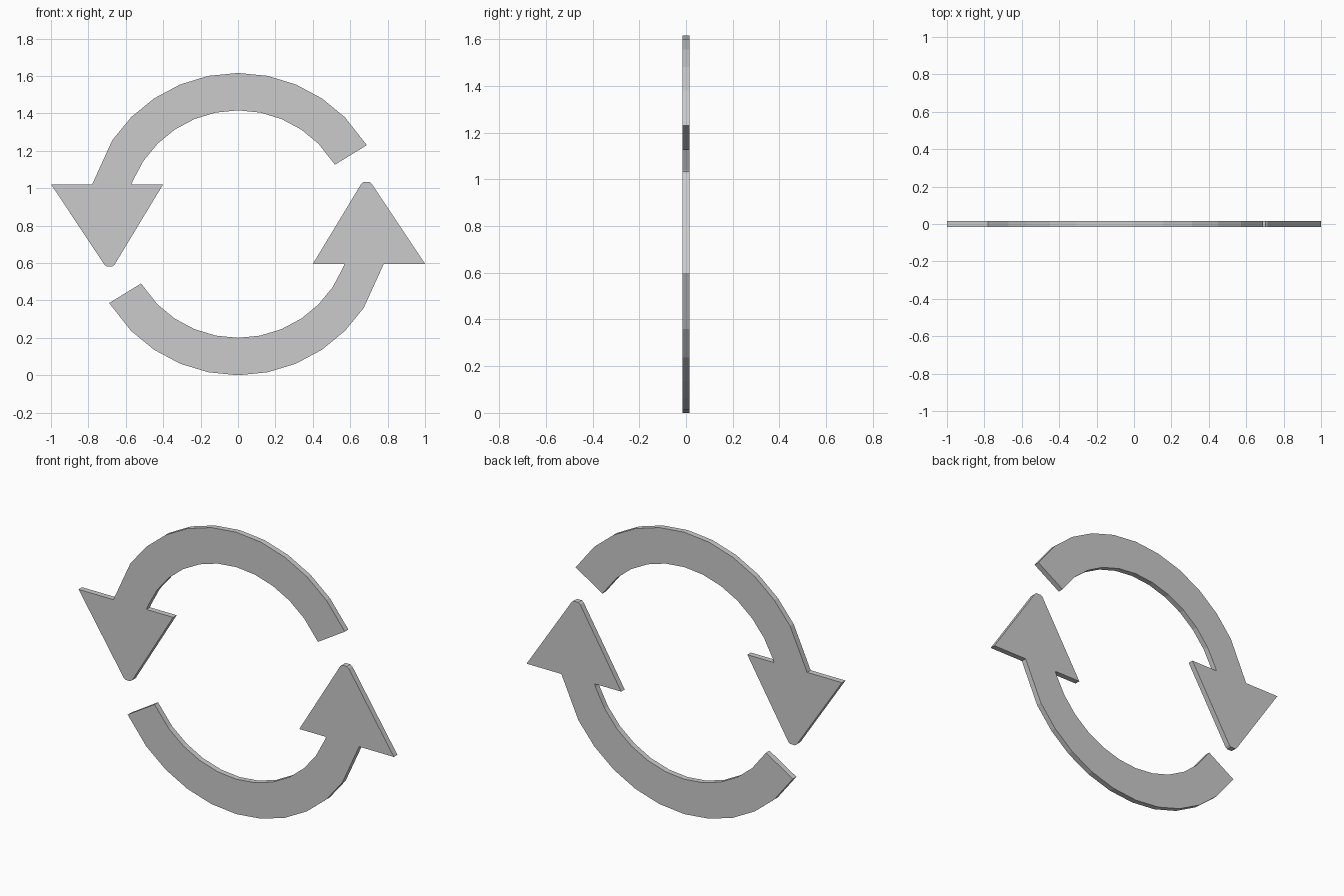
import bpy, bmesh
from math import sin, cos, radians, sqrt

if "Cube" in bpy.data.objects:
    bpy.data.objects.remove(bpy.data.objects["Cube"])

CZ = 0.808            # centre height of the ring
RO, RI = 0.808, 0.608  # outer and inner radius of the band
BASE = 0.213          # height of arrowhead base above centre
HALF = 0.016          # half thickness


def on_circle(r, deg):
    return (r * cos(radians(deg)), r * sin(radians(deg)))


def arrow_outline():
    # band runs from the cut end (31.5 degrees) round to the arrowhead base
    angles = [31.5] + [45 + 11.25 * i for i in range(11)]
    outer = [on_circle(RO, a) for a in angles]
    inner = [on_circle(RI, a) for a in angles if a < 158]
    # arrowhead with a small blunted tip
    head = [(-sqrt(RO**2 - BASE**2), BASE), (-1.0, BASE),
            (-0.714, -0.217), (-0.702, -0.226), (-0.672, -0.226), (-0.66, -0.217),
            (-0.4, BASE), (-sqrt(RI**2 - BASE**2), BASE)]
    return outer[:-1] + head + inner[::-1]


def make_arrow(name, sign):
    bm = bmesh.new()
    verts = [bm.verts.new((sign * x, -HALF, CZ + sign * z)) for x, z in arrow_outline()]
    face = bm.faces.new(verts)
    res = bmesh.ops.extrude_face_region(bm, geom=[face], use_keep_orig=True)
    moved = [v for v in res["geom"] if isinstance(v, bmesh.types.BMVert)]
    bmesh.ops.translate(bm, verts=moved, vec=(0, 2 * HALF, 0))
    bmesh.ops.recalc_face_normals(bm, faces=bm.faces)
    mesh = bpy.data.meshes.new(name)
    bm.to_mesh(mesh)
    bm.free()
    bpy.context.collection.objects.link(bpy.data.objects.new(name, mesh))


# two arrows, the second turned half way round
make_arrow("upper_arrow", 1)
make_arrow("lower_arrow", -1)
